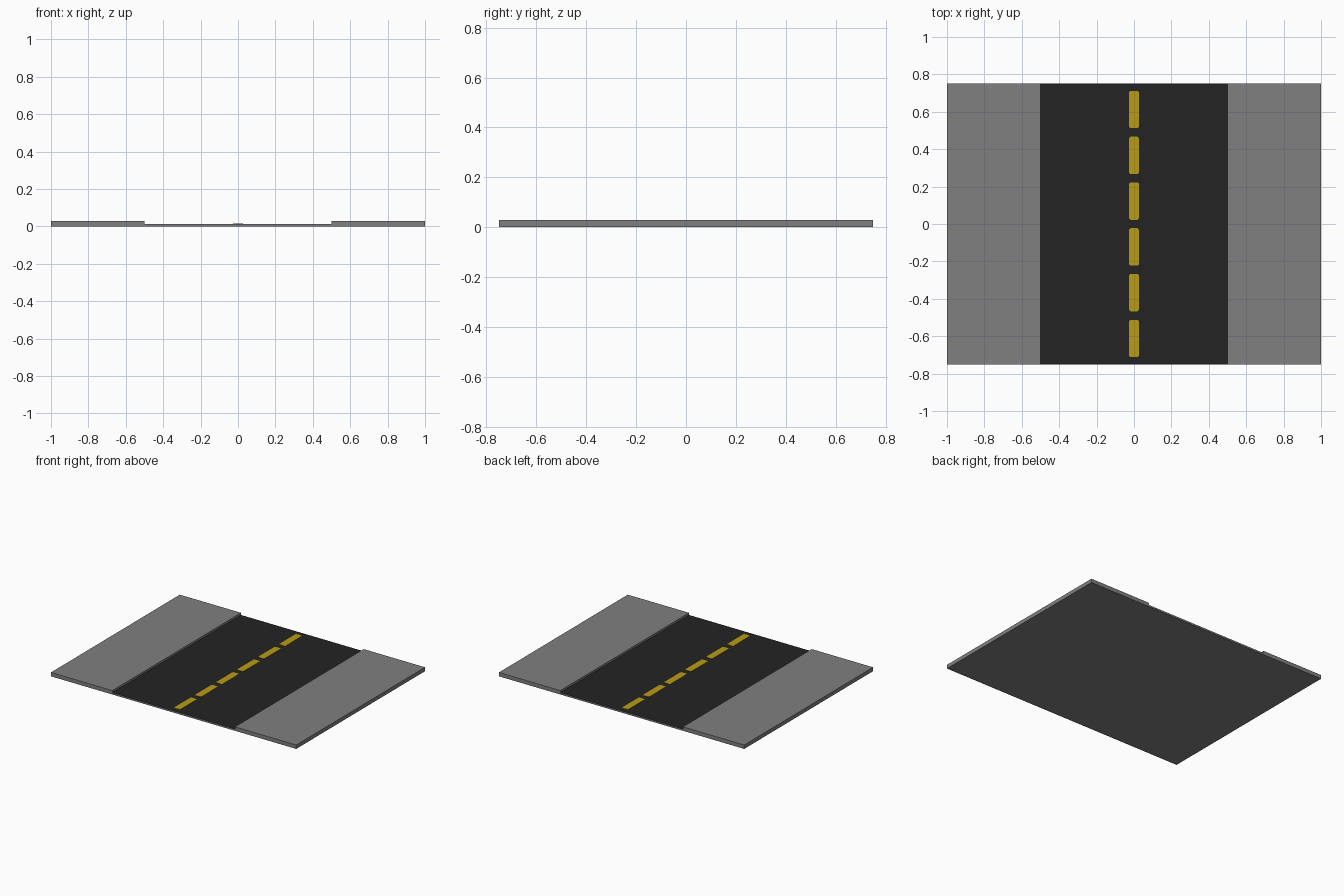
import bpy, bmesh

if "Cube" in bpy.data.objects:
    bpy.data.objects.remove(bpy.data.objects["Cube"])


def material(name, rgb):
    lin = [c / 12.92 if c <= 0.04045 else ((c + 0.055) / 1.055) ** 2.4 for c in rgb]
    m = bpy.data.materials.new(name)
    m.diffuse_color = (*lin, 1)
    m.use_nodes = True
    m.node_tree.nodes["Principled BSDF"].inputs["Base Color"].default_value = m.diffuse_color
    return m


concrete = material("concrete_grey", (0.50, 0.50, 0.50))
asphalt = material("asphalt_black", (0.14, 0.14, 0.14))
paint = material("line_yellow", (0.73, 0.61, 0.07))


def make_object(name, bm, mats):
    bmesh.ops.recalc_face_normals(bm, faces=bm.faces)
    mesh = bpy.data.meshes.new(name)
    bm.to_mesh(mesh)
    bm.free()
    for m in mats:
        mesh.materials.append(m)
    ob = bpy.data.objects.new(name, mesh)
    bpy.context.collection.objects.link(ob)
    return ob


def extrude_outline(bm, points, vector):
    face = bm.faces.new([bm.verts.new(p) for p in points])
    ext = bmesh.ops.extrude_face_region(bm, geom=[face], use_keep_orig=True)
    verts = [v for v in ext["geom"] if isinstance(v, bmesh.types.BMVert)]
    bmesh.ops.translate(bm, verts=verts, vec=vector)


HALF_LEN, ROAD_Z, WALK_Z = 0.75, 0.013, 0.029

# Street slab: raised pavements on both sides of a sunken roadway
half = [(0.5, ROAD_Z), (0.5, WALK_Z), (1, WALK_Z), (1, 0)]
profile = half + [(-x, z) for x, z in reversed(half)]
bm = bmesh.new()
extrude_outline(bm, [(x, -HALF_LEN, z) for x, z in profile], (0, 2 * HALF_LEN, 0))
bmesh.ops.recalc_face_normals(bm, faces=bm.faces)
for f in bm.faces:
    c = f.calc_center_median()
    if f.normal.z > 0.9 and abs(c.x) < 0.5:
        f.material_index = 1
make_object("street_slab", bm, [concrete, asphalt])

# Dashed centre line: thin plates with clipped corners
W, L, C = 0.026, 0.1, 0.007
corner = [(W, L - C), (W - C, L)]
outline = (corner + [(-x, y) for x, y in reversed(corner)]
           + [(-x, -y) for x, y in corner] + [(x, -y) for x, y in reversed(corner)])
for i in range(6):
    bm = bmesh.new()
    y0 = -0.612 + i * 0.2448
    extrude_outline(bm, [(x, y0 + y, ROAD_Z) for x, y in outline], (0, 0, 0.002))
    make_object(f"lane_dash_{i + 1}", bm, [paint])
